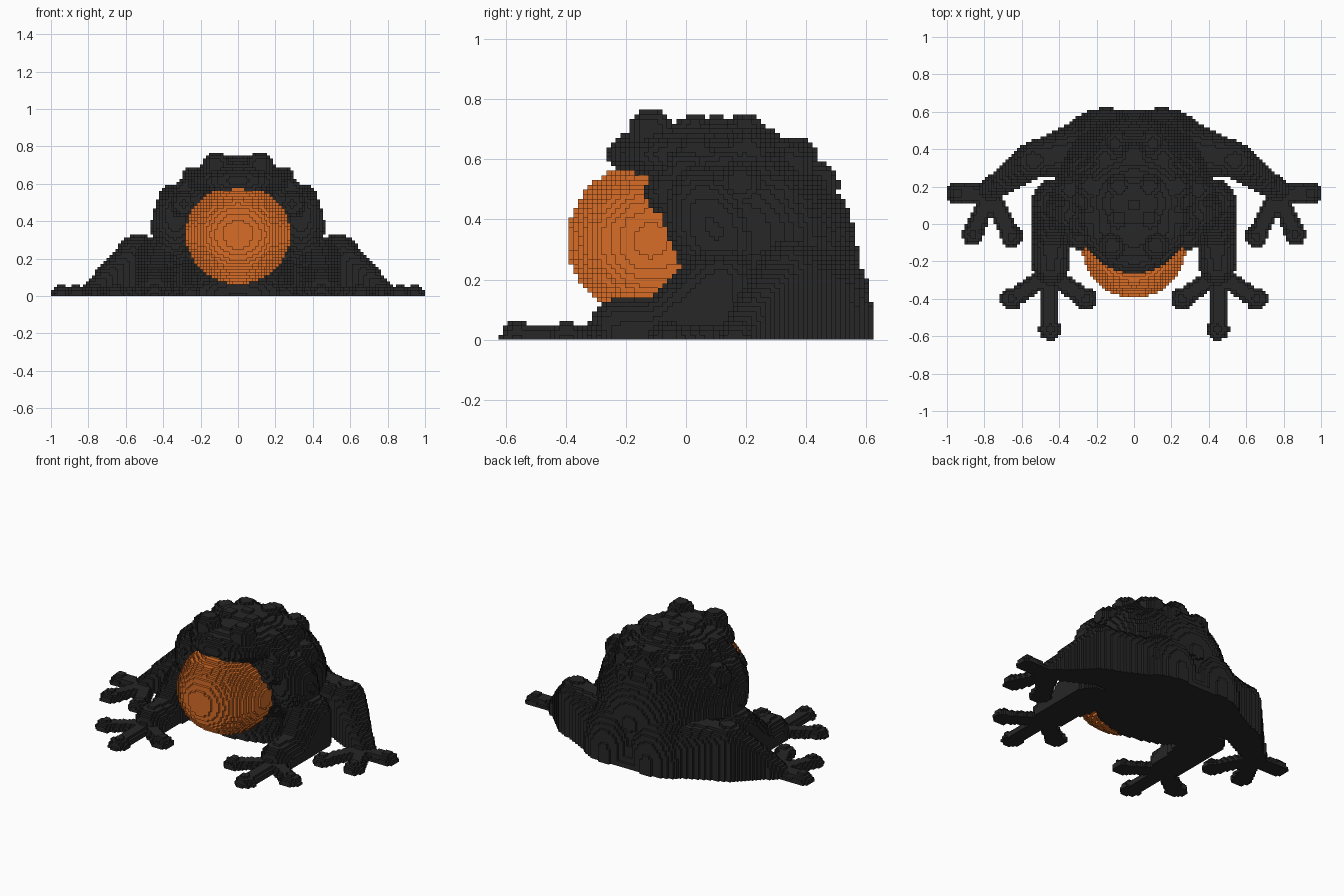
import bpy
import math
from mathutils import Vector, Matrix

if "Cube" in bpy.data.objects:
    bpy.data.objects.remove(bpy.data.objects["Cube"], do_unlink=True)

H = 1 / 64  # block size


def material(name, rgb):
    m = bpy.data.materials.new(name)
    m.use_nodes = True
    m.diffuse_color = (*rgb, 1)
    bsdf = m.node_tree.nodes["Principled BSDF"]
    bsdf.inputs["Base Color"].default_value = (*rgb, 1)
    bsdf.inputs["Roughness"].default_value = 0.8
    return m


DARK = material("charcoal skin", (0.02, 0.02, 0.02))
ORANGE = material("orange throat", (0.68, 0.152, 0.02))


def cells_in(lo, hi, inside):
    """Blocks above the ground whose centres pass the inside test."""
    a = [math.floor(v / H) for v in lo]
    b = [math.ceil(v / H) for v in hi]
    return {(i, j, k)
            for i in range(a[0], b[0] + 1)
            for j in range(a[1], b[1] + 1)
            for k in range(max(0, a[2]), b[2] + 1)
            if inside(Vector(((i + .5) * H, (j + .5) * H, (k + .5) * H)))}


def ball(c, r, tilt=0):
    """Ellipsoid, optionally tilted about the x axis."""
    c = Vector(c)
    r = (r, r, r) if isinstance(r, (int, float)) else r
    inv = Matrix.Rotation(-tilt, 3, 'X')
    m = Vector(r) if not tilt else Vector((max(r),) * 3)

    def inside(p):
        q = inv @ (p - c)
        return sum((q[n] / r[n]) ** 2 for n in range(3)) <= 1
    return cells_in(c - m, c + m, inside)


def limb(a, b, ra, rb):
    """Tapered rounded limb from a to b."""
    a, b = Vector(a), Vector(b)
    d = b - a
    r = max(ra, rb)

    def inside(p):
        t = min(1, max(0, (p - a).dot(d) / d.length_squared))
        return (p - a - d * t).length <= ra + (rb - ra) * t
    lo = [min(a[n], b[n]) - r for n in range(3)]
    hi = [max(a[n], b[n]) + r for n in range(3)]
    return cells_in(lo, hi, inside)


def flip(cells):
    return {(-1 - i, j, k) for i, j, k in cells}


def drop(cells):
    """Fill a shape down to the ground."""
    return {(i, j, n) for i, j, k in cells for n in range(k + 1)}


def foot(palm, tips):
    """Toes with round pads, spreading from the palm."""
    out = set()
    for x, y in tips:
        out |= limb((*palm, 0), (x, y, 0), .052, .05)
        out |= ball((x, y, 0), .06)
    return out


parts = []  # name, blocks, material

# Throat sac
parts.append(("throat_sac", ball((0, -.115, .33), (.28, .28, .265)), ORANGE))

# Leaning body, flanks, belly on the ground and flat head
body = ball((0, .2, .37), (.41, .42, .32), -math.radians(45))
flank = ball((.335, .09, .37), (.128, .145, .22), math.radians(25))
body |= flank | flip(flank) | ball((0, .26, 0), (.42, .348, .2))
parts.append(("body", body, DARK))
parts.append(("head", ball((0, 0, .615), (.28, .265, .108)), DARK))

# Raised eyes
eye = ball((.12, -.12, .7), .072)
parts.append(("left_eye", eye, DARK))
parts.append(("right_eye", flip(eye), DARK))

# Warts on the back and sides
warts = ball((0, .36, .6), .08)
for x, y, z, r in [(.08, .03, .682, .07), (.08, .2, .682, .073), (.23, .2, .62, .075),
                   (.35, .18, .52, .075), (.23, .03, .615, .075), (.28, 0, .56, .07),
                   (.16, .35, .58, .078), (.28, .31, .48, .075), (.29, -.06, .49, .075),
                   (.1, .44, .52, .07)]:
    w = ball((x, y, z), r)
    warts |= w | flip(w)
parts.append(("back_warts", warts, DARK))

# Front legs
front = limb((.42, .11, .18), (.44, -.08, .04), .13, .105)
front |= limb((.44, -.08, .04), (.445, -.23, .04), .105, .095)
front = drop(front) | foot((.45, -.27), [(.45, -.562), (.655, -.4), (.255, -.4)])

# Hind legs: haunch, thigh, shin and foot
hind = ball((.155, .42, .08), (.23, .2, .29))
hind |= limb((.24, .4, .14), (.5, .355, .22), .18, .1)
hind |= limb((.5, .355, .22), (.54, .34, .23), .1, .1)
hind |= limb((.54, .34, .23), (.77, .18, .03), .1, .06)
hind = drop(hind) | foot((.77, .16), [(.943, .165), (.863, -.055), (.655, -.065)])

for name, cells in (("front_leg", front), ("hind_leg", hind)):
    parts.append(("left_" + name, cells, DARK))
    parts.append(("right_" + name, flip(cells), DARK))

# Build each part from its exposed block faces
filled = set().union(*(p[1] for p in parts))
CORNERS = {(1, 0, 0): [(1, 0, 0), (1, 1, 0), (1, 1, 1), (1, 0, 1)],
           (-1, 0, 0): [(0, 0, 0), (0, 0, 1), (0, 1, 1), (0, 1, 0)],
           (0, 1, 0): [(0, 1, 0), (0, 1, 1), (1, 1, 1), (1, 1, 0)],
           (0, -1, 0): [(0, 0, 0), (1, 0, 0), (1, 0, 1), (0, 0, 1)],
           (0, 0, 1): [(0, 0, 1), (1, 0, 1), (1, 1, 1), (0, 1, 1)],
           (0, 0, -1): [(0, 0, 0), (0, 1, 0), (1, 1, 0), (1, 0, 0)]}
claimed = set()
for name, cells, mat in parts:
    index, faces = {}, []
    for i, j, k in sorted(cells - claimed):
        for d, quad in CORNERS.items():
            if (i + d[0], j + d[1], k + d[2]) not in filled:
                faces.append([index.setdefault((i + u, j + v, k + w), len(index))
                              for u, v, w in quad])
    claimed |= cells
    mesh = bpy.data.meshes.new(name)
    mesh.from_pydata([(x * H, y * H, z * H) for x, y, z in index], [], faces)
    mesh.materials.append(mat)
    bpy.context.scene.collection.objects.link(bpy.data.objects.new(name, mesh))
